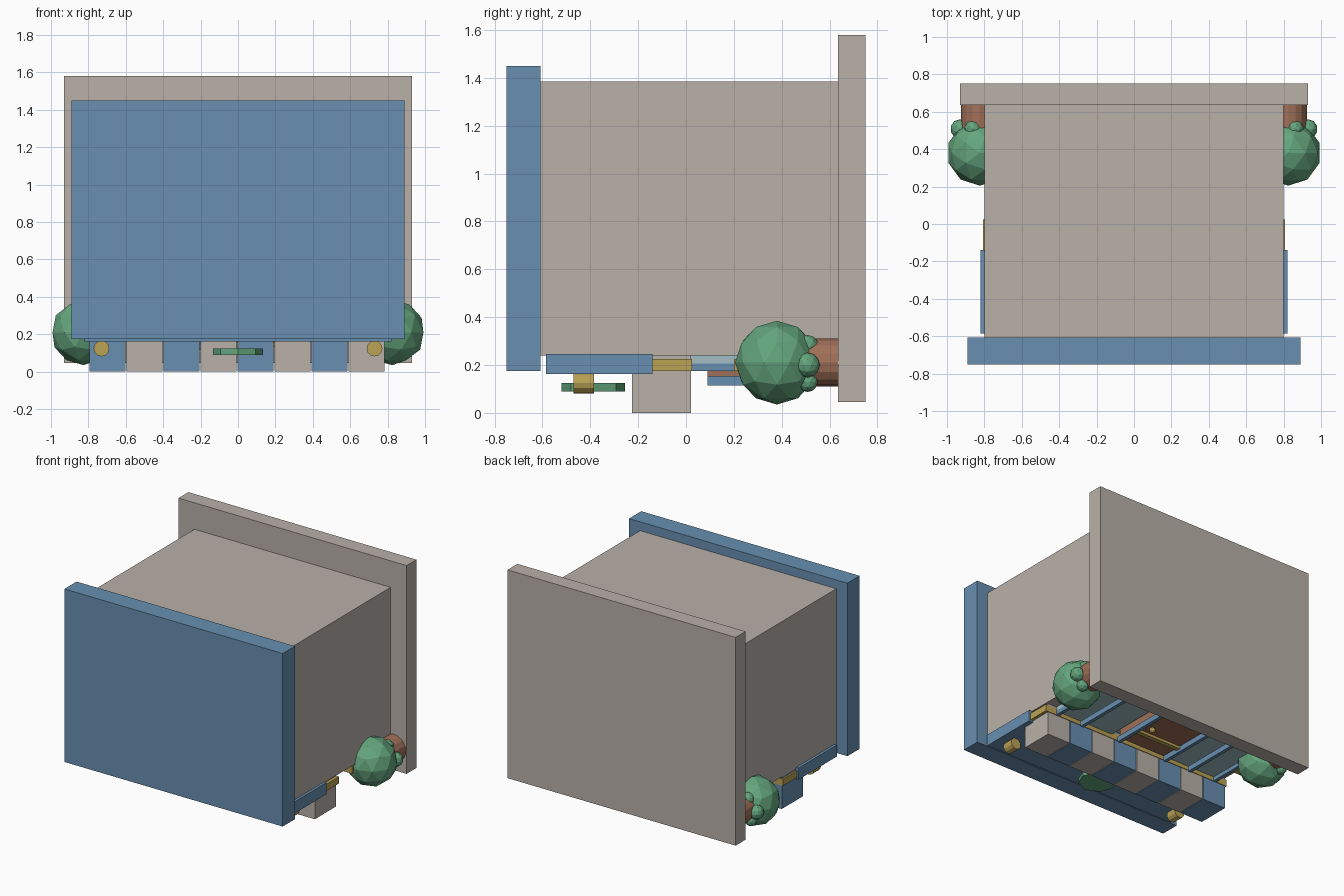
import bpy
from mathutils import Vector
from math import pi

cube = bpy.data.objects.get("Cube")
if cube:
    bpy.data.objects.remove(cube, do_unlink=True)


def material(name, rgb):
    m = bpy.data.materials.new(name)
    m.use_nodes = True
    m.diffuse_color = (*rgb, 1)
    m.node_tree.nodes["Principled BSDF"].inputs["Base Color"].default_value = (*rgb, 1)
    return m


STONE = material("warm grey", (0.485, 0.439, 0.397))
BLUE = material("blue", (0.136, 0.275, 0.434))
GREEN = material("leaf green", (0.127, 0.376, 0.205))
YELLOW = material("brass yellow", (0.497, 0.361, 0.091))
BROWN = material("brown", (0.352, 0.162, 0.098))
GLASS = material("pale glass", (0.352, 0.515, 0.56))


def finish(name, mat):
    ob = bpy.context.object
    ob.name = name
    ob.data.materials.append(mat)
    return ob


def box(name, mat, x, y, z):
    """Box from (min, max) ranges on each axis."""
    lo, hi = Vector((x[0], y[0], z[0])), Vector((x[1], y[1], z[1]))
    bpy.ops.mesh.primitive_cube_add(size=1, location=(lo + hi) / 2)
    ob = finish(name, mat)
    for v in ob.data.vertices:
        v.co *= hi - lo
    return ob


def cylinder(name, mat, centre, radius, depth, sides, along_y=True):
    bpy.ops.mesh.primitive_cylinder_add(
        vertices=sides, radius=radius, depth=depth, location=centre,
        rotation=(pi / 2 if along_y else 0, 0, 0))
    return finish(name, mat)


def ball(name, mat, centre, radius, detail=2):
    bpy.ops.mesh.primitive_ico_sphere_add(
        subdivisions=detail, radius=radius, location=centre)
    return finish(name, mat)


# Building shell: base slab, body and roof slab
box("base_slab", STONE, (-0.93, 0.93), (0.635, 0.75), (0.045, 1.58))
box("body", STONE, (-0.8, 0.8), (-0.61, 0.64), (0.24, 1.385))
box("roof_slab", BLUE, (-0.89, 0.89), (-0.75, -0.608), (0.175, 1.45))

# Sign band with a leaf-coloured plaque
box("sign_band", BLUE, (-0.82, 0.82), (-0.585, -0.14), (0.162, 0.247))
cylinder("sign_plaque", GREEN, (0, -0.387, 0.107), 0.133, 0.034, 8, along_y=False)

# Trim and striped awning
box("awning_trim", YELLOW, (-0.807, 0.807), (-0.14, 0.025), (0.175, 0.225))
for i in range(8):
    x = -0.795 + i * 0.198
    box(f"awning_stripe_{i + 1}", STONE if i % 2 else BLUE,
        (x, x + 0.193), (-0.225, 0.02), (0, 0.245))

# Door with push bar and knob
box("door", BROWN, (-0.2, 0.2), (0.09, 0.635), (0.155, 0.245))
box("door_bar", YELLOW, (-0.2, 0.2), (0.23, 0.265), (0.135, 0.157))
ball("door_knob", YELLOW, (0.12, 0.34, 0.135), 0.022)

# Slim bars across the shop front
for i, x in enumerate((0.54, 0.21, -0.2, -0.42)):
    box(f"window_bar_{i + 1}", BLUE, (x - 0.013, x + 0.013), (0.09, 0.62), (0.115, 0.155))

# Windows, lamps and potted bushes on both sides
for side, s in (("left", 1), ("right", -1)):
    def span(a, b):
        return tuple(sorted((s * a, s * b)))

    box(f"{side}_window", GLASS, span(0.22, 0.71), (0.02, 0.6), (0.205, 0.243))
    box(f"{side}_window_frame", BLUE, span(0.69, 0.715), (0.02, 0.6), (0.175, 0.206))
    box(f"{side}_window_clip", YELLOW, span(0.72, 0.79), (0.2, 0.25), (0.175, 0.225))
    cylinder(f"{side}_lamp", YELLOW, (s * 0.73, -0.428, 0.124), 0.042, 0.085, 12)
    cylinder(f"{side}_pot", BROWN, (s * 0.825, 0.54, 0.21), 0.1, 0.195, 16)
    ball(f"{side}_bush", GREEN, (s * 0.825, 0.38, 0.21), 0.175)
    for i, (x, z, r) in enumerate(((0.93, 0.2, 0.052), (0.86, 0.278, 0.048), (0.885, 0.13, 0.043))):
        ball(f"{side}_bush_tuft_{i + 1}", GREEN, (s * x, 0.508, z), r)
